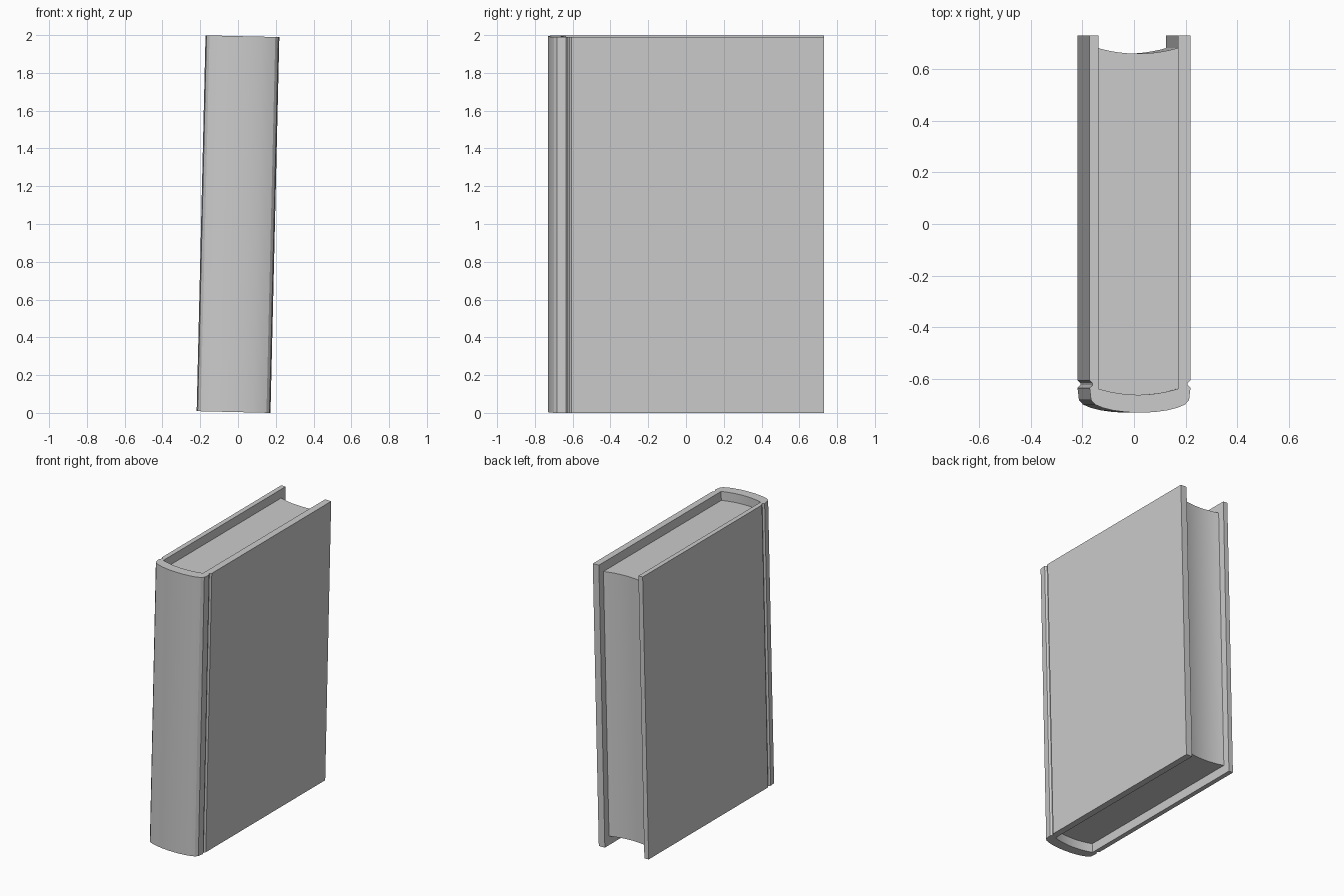
import bpy, bmesh, math
from mathutils import Matrix

if "Cube" in bpy.data.objects:
    bpy.data.objects.remove(bpy.data.objects["Cube"])

HEIGHT = 1.99
HALF_W = 0.1955
LEAN = math.radians(1.35)
RECESS = 0.063
# Lean the book sideways, then set its low corner on the ground
PLACE = (Matrix.Translation((0, 0, HEIGHT / 2 * math.cos(LEAN) + HALF_W * math.sin(LEAN)))
         @ Matrix.Rotation(LEAN, 4, 'Y') @ Matrix.Translation((0, 0, -HEIGHT / 2)))


def bow(x0, x1, y_edge, y_mid, n=12):
    """Shallow curve from x0 to x1, bulging to y_mid at the middle."""
    pts = []
    for i in range(n + 1):
        t = i / n
        pts.append((x0 + (x1 - x0) * t, y_edge + (y_mid - y_edge) * 4 * t * (1 - t)))
    return pts


def extrude_profile(name, pts, z0, z1):
    bm = bmesh.new()
    face = bm.faces.new([bm.verts.new((x, y, z0)) for x, y in pts])
    ext = bmesh.ops.extrude_face_region(bm, geom=[face])
    bmesh.ops.translate(bm, vec=(0, 0, z1 - z0),
                        verts=[v for v in ext['geom'] if isinstance(v, bmesh.types.BMVert)])
    bmesh.ops.recalc_face_normals(bm, faces=bm.faces)
    bm.transform(PLACE)
    mesh = bpy.data.meshes.new(name)
    bm.to_mesh(mesh)
    bm.free()
    obj = bpy.data.objects.new(name, mesh)
    bpy.context.collection.objects.link(obj)
    bpy.context.view_layer.objects.active = obj
    bpy.ops.object.select_all(action='DESELECT')
    obj.select_set(True)
    bpy.ops.object.shade_smooth_by_angle(angle=math.radians(25))
    return obj


# Inner limits of the two boards
IN_L, IN_R = -0.162, 0.148

# Cover: two boards with hinge grooves and a rounded spine
side = [(HALF_W, 0.731), (HALF_W, -0.606), (0.184, -0.617), (0.184, -0.624),
        (HALF_W, -0.635), (0.190, -0.682), (0.174, -0.700), (0.145, -0.712),
        (0.105, -0.722), (0.055, -0.729)]
outer = side + [(0, -0.731)] + [(-x, y) for x, y in reversed(side)]
inner = [(IN_L, 0.731)] + bow(IN_L, IN_R, -0.638, -0.662) + [(IN_R, 0.731)]
extrude_profile("cover", outer + inner, 0, HEIGHT)

# Page block: rounded at the spine, hollow at the fore edge
pages = bow(IN_L, IN_R, -0.638, -0.662) + bow(IN_R, IN_L, 0.682, 0.660)
extrude_profile("pages", pages, RECESS, HEIGHT - RECESS)
